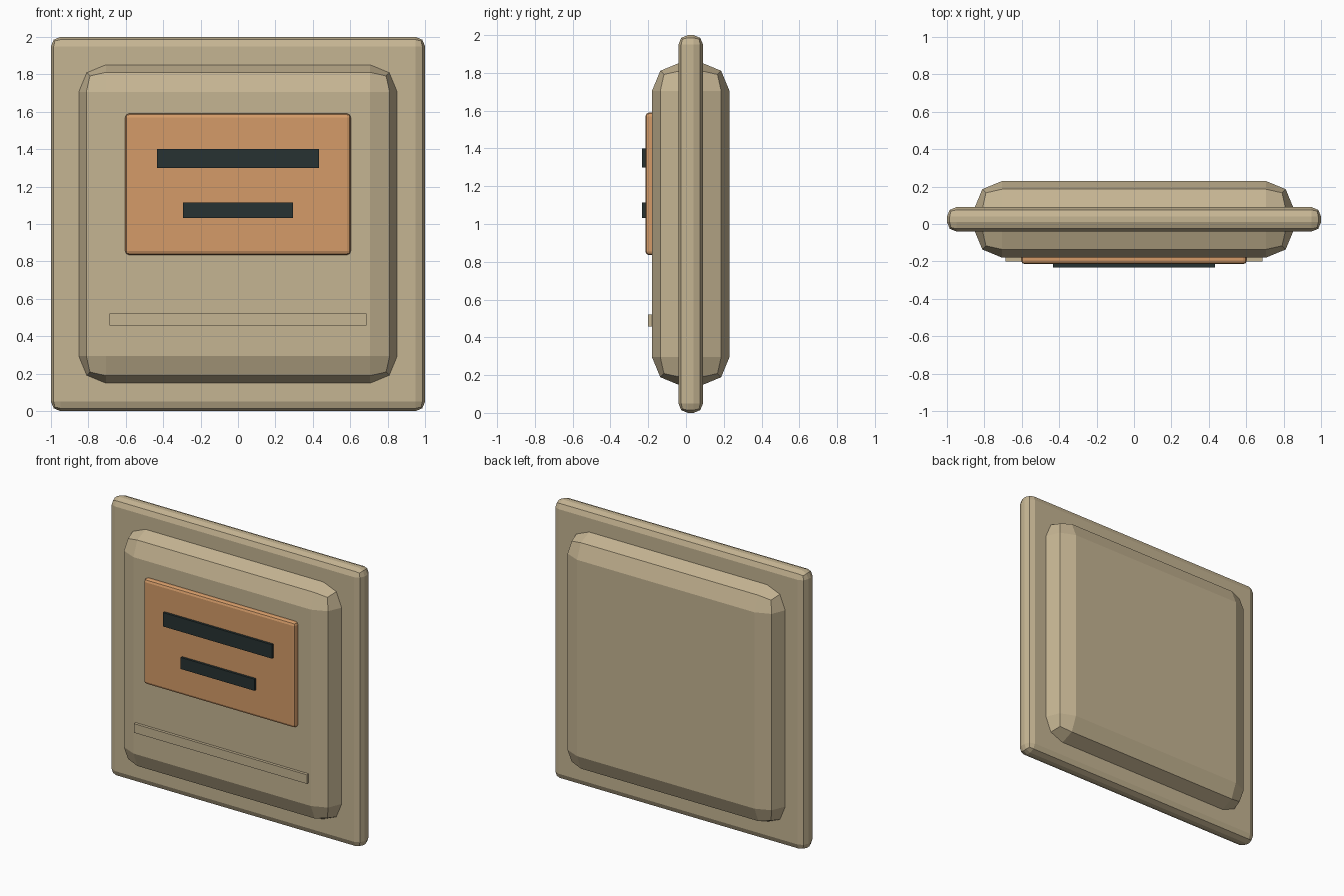
import bpy

cube = bpy.data.objects.get("Cube")
if cube:
    bpy.data.objects.remove(cube, do_unlink=True)


def make_material(name, colour):
    mat = bpy.data.materials.new(name)
    mat.use_nodes = True
    mat.diffuse_color = (*colour, 1)
    for node in mat.node_tree.nodes:
        if node.type == 'BSDF_PRINCIPLED':
            node.inputs["Base Color"].default_value = (*colour, 1)
    return mat


tan = make_material("tan casing", (0.56, 0.46, 0.29))
orange = make_material("orange label", (0.66, 0.33, 0.14))
dark = make_material("dark ink", (0.02, 0.032, 0.032))


def slab(name, half_width, y_range, z_range, mat, bevel=0.0):
    """Box symmetric in x, with optional two-step rounded edges."""
    (y0, y1), (z0, z1) = y_range, z_range
    bpy.ops.mesh.primitive_cube_add(size=1, location=(0, (y0 + y1) / 2, (z0 + z1) / 2))
    obj = bpy.context.object
    obj.name = name
    obj.scale = (2 * half_width, y1 - y0, z1 - z0)
    bpy.ops.object.transform_apply(location=False, rotation=False, scale=True)
    obj.data.materials.append(mat)
    if bevel:
        mod = obj.modifiers.new("rounded_edges", 'BEVEL')
        mod.width = bevel
        mod.segments = 2
    return obj


# Thin outer plate and the thick body passing through it
slab("rim_plate", 1.0, (-0.04, 0.09), (0, 2), tan, 0.05)
slab("main_body", 0.855, (-0.18, 0.23), (0.145, 1.855), tan, 0.15)

# Front label with two printed bars
slab("label", 0.603, (-0.215, -0.155), (0.835, 1.59), orange, 0.02)
slab("upper_label_bar", 0.432, (-0.232, -0.2), (1.3, 1.4), dark)
slab("lower_label_bar", 0.293, (-0.232, -0.2), (1.032, 1.115), dark)

# Raised strip below the label
slab("lower_strip", 0.688, (-0.2, -0.16), (0.457, 0.522), tan)
